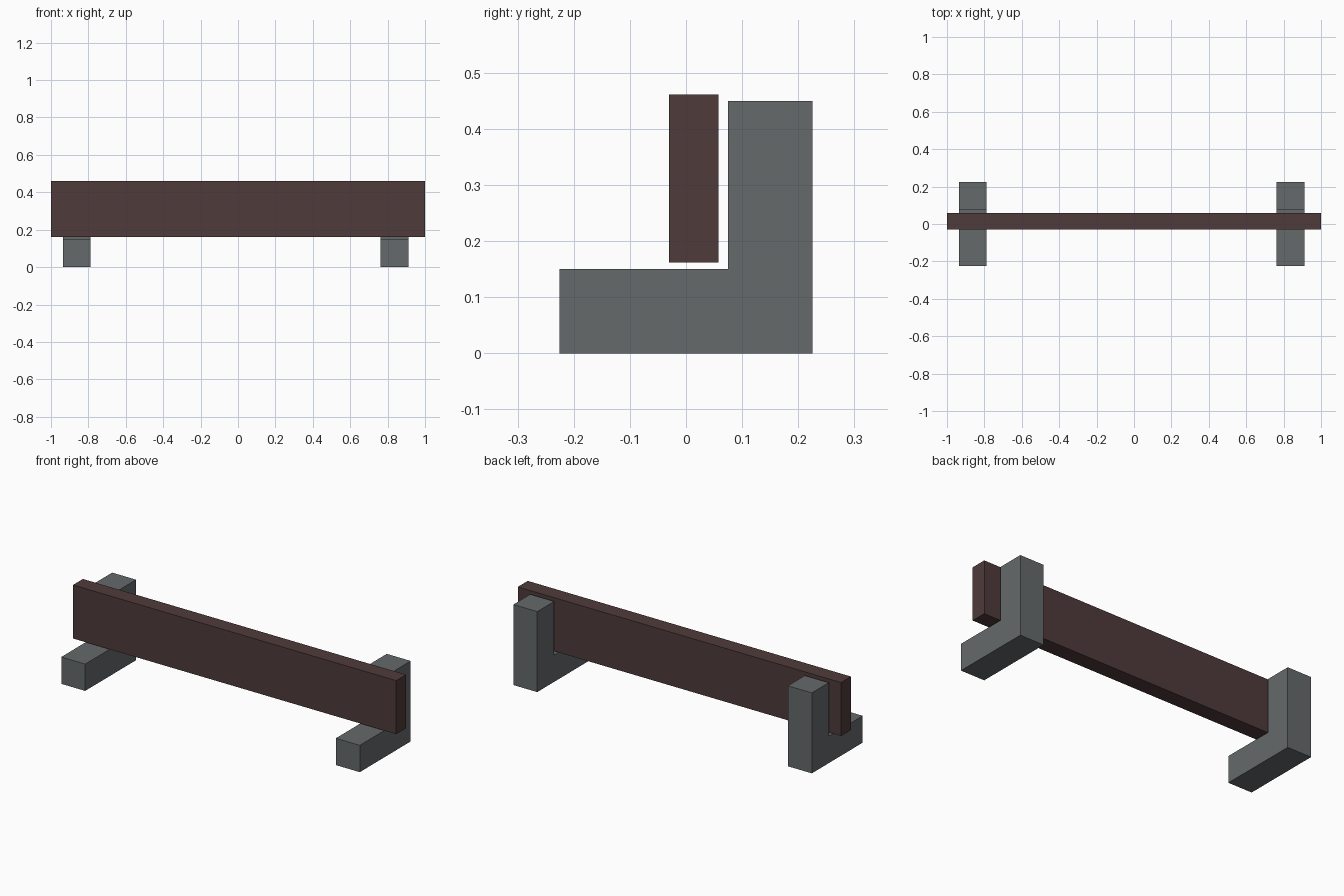
import bpy
import bmesh

cube = bpy.data.objects.get("Cube")
if cube:
    bpy.data.objects.remove(cube, do_unlink=True)


def make_material(name, color):
    mat = bpy.data.materials.new(name)
    mat.use_nodes = True
    mat.diffuse_color = color
    mat.node_tree.nodes["Principled BSDF"].inputs["Base Color"].default_value = color
    return mat


def extrude_profile(name, profile, x_min, x_max, mat):
    """Sweep a closed (y, z) outline along x."""
    bm = bmesh.new()
    face = bm.faces.new([bm.verts.new((x_min, y, z)) for y, z in profile])
    swept = bmesh.ops.extrude_face_region(bm, geom=[face])["geom"]
    verts = [v for v in swept if isinstance(v, bmesh.types.BMVert)]
    bmesh.ops.translate(bm, verts=verts, vec=(x_max - x_min, 0, 0))
    bmesh.ops.recalc_face_normals(bm, faces=bm.faces[:])
    mesh = bpy.data.meshes.new(name)
    bm.to_mesh(mesh)
    bm.free()
    mesh.materials.append(mat)
    obj = bpy.data.objects.new(name, mesh)
    bpy.context.collection.objects.link(obj)
    return obj


concrete = make_material("concrete grey", (0.130, 0.142, 0.147, 1))
wood = make_material("dark brown wood", (0.078, 0.043, 0.043, 1))

# L-shaped supports: foot reaching forward, post at the back
l_shape = [(-0.225, 0), (0.225, 0), (0.225, 0.45), (0.075, 0.45),
           (0.075, 0.15), (-0.225, 0.15)]
half_width = 0.074
for name, x in (("right_support", -0.862), ("left_support", 0.837)):
    extrude_profile(name, l_shape, x - half_width, x + half_width, concrete)

# Upright plank held just clear of the supports
plank = [(-0.03, 0.162), (0.058, 0.162), (0.058, 0.461), (-0.03, 0.461)]
extrude_profile("plank", plank, -1, 1, wood)
